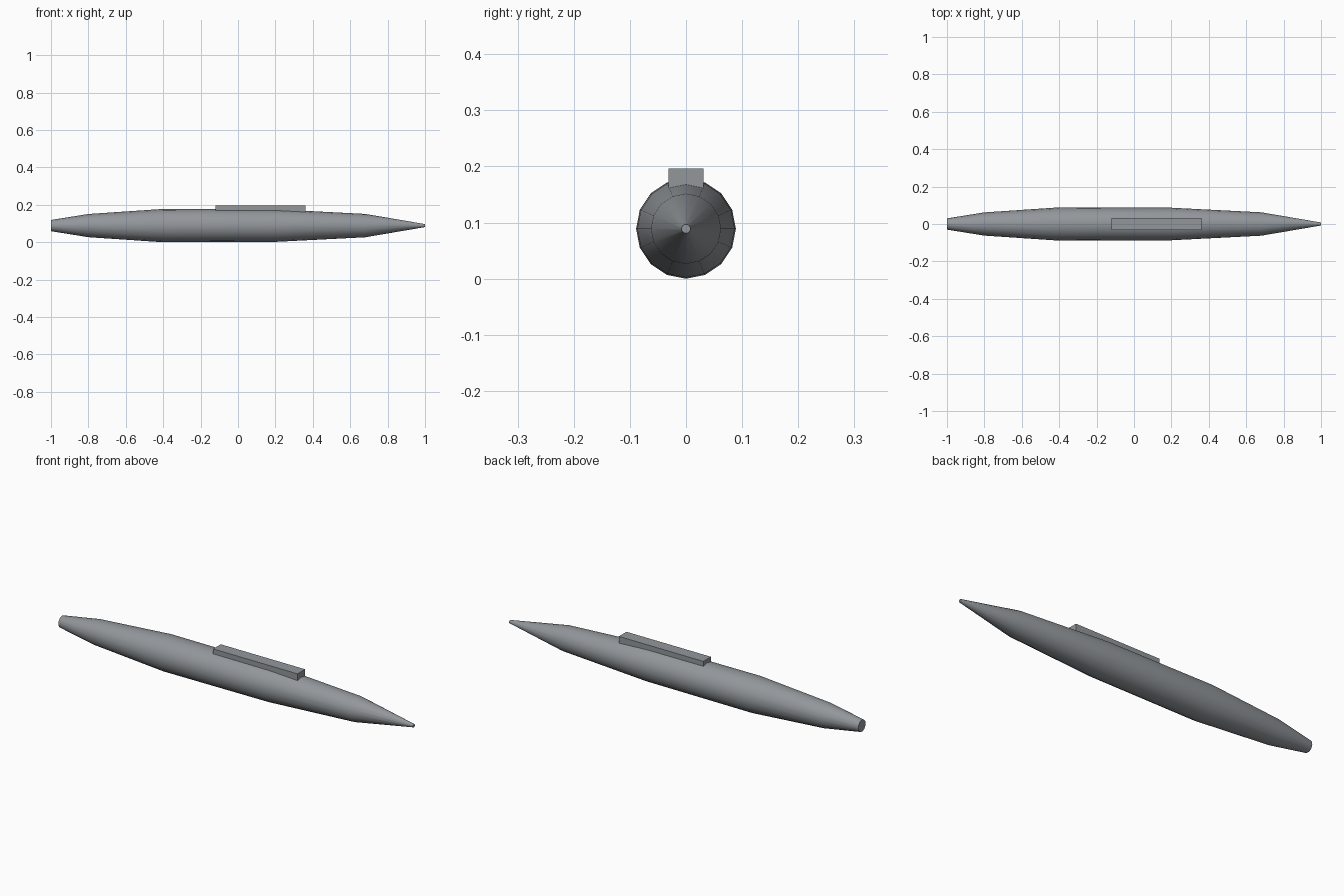
import bpy
import bmesh
from math import cos, sin, pi, radians

cube = bpy.data.objects.get("Cube")
if cube:
    bpy.data.objects.remove(cube, do_unlink=True)

AXIS_Z = 0.089
SIDES = 16

grey = bpy.data.materials.new("steel grey")
grey.use_nodes = True
colour = (0.29, 0.31, 0.33, 1)
grey.diffuse_color = colour
grey.node_tree.nodes["Principled BSDF"].inputs["Base Color"].default_value = colour


def add_object(name, bm):
    bmesh.ops.recalc_face_normals(bm, faces=bm.faces)
    mesh = bpy.data.meshes.new(name)
    bm.to_mesh(mesh)
    bm.free()
    mesh.materials.append(grey)
    obj = bpy.data.objects.new(name, mesh)
    bpy.context.collection.objects.link(obj)
    return obj


# Tapered body: rings of (position along x, radius)
profile = [(-1, 0.03), (-0.8, 0.062), (-0.4, 0.089),
           (0.2, 0.087), (0.68, 0.0625), (1, 0.008)]
bm = bmesh.new()
rings = []
for x, r in profile:
    angles = [2 * pi * i / SIDES for i in range(SIDES)]
    rings.append([bm.verts.new((x, r * cos(a), AXIS_Z + r * sin(a))) for a in angles])
for a, b in zip(rings, rings[1:]):
    for i in range(SIDES):
        j = (i + 1) % SIDES
        bm.faces.new((a[i], a[j], b[j], b[i]))
bm.faces.new(rings[0])
bm.faces.new(rings[-1])
body = add_object("tank_body", bm)

bpy.ops.object.select_all(action='DESELECT')
body.select_set(True)
bpy.context.view_layer.objects.active = body
bpy.ops.object.shade_smooth_by_angle(angle=radians(30))

# Mounting rail sunk into the top of the body
bm = bmesh.new()
bmesh.ops.create_cube(bm, size=1)
bmesh.ops.scale(bm, vec=(0.48, 0.062, 0.05), verts=bm.verts)
bmesh.ops.translate(bm, vec=(0.12, 0, 0.171), verts=bm.verts)
add_object("mounting_rail", bm)
